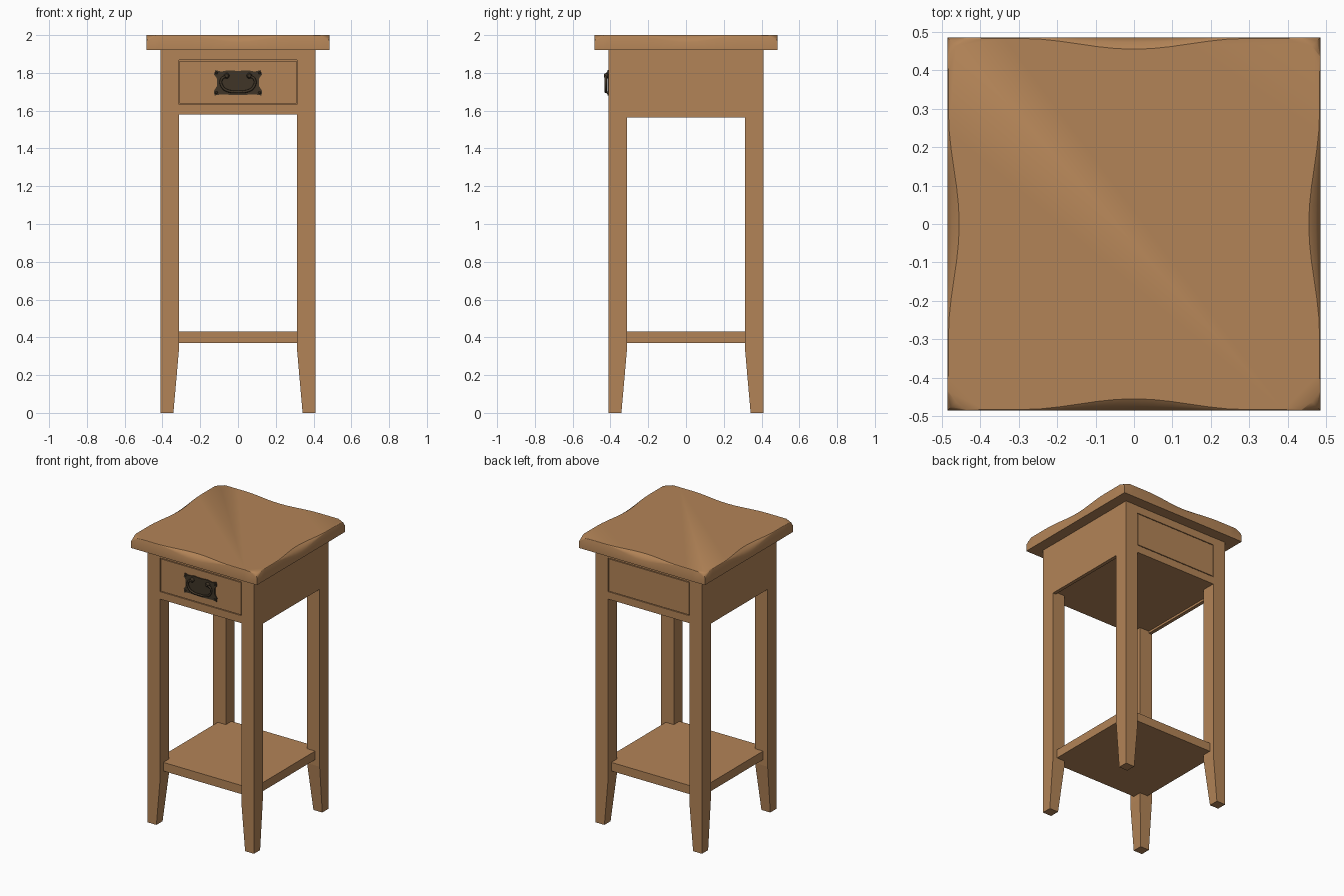
import bpy, bmesh, math
from mathutils import Vector

cube = bpy.data.objects.get("Cube")
if cube:
    bpy.data.objects.remove(cube)


def material(name, color):
    m = bpy.data.materials.new(name)
    m.use_nodes = True
    m.diffuse_color = color
    m.node_tree.nodes["Principled BSDF"].inputs["Base Color"].default_value = color
    return m


WOOD = material("warm wood", (0.45, 0.23, 0.095, 1))
METAL = material("dark bronze", (0.05, 0.035, 0.02, 1))


def finish(name, bm, mat, smooth=False):
    bmesh.ops.recalc_face_normals(bm, faces=bm.faces)
    mesh = bpy.data.meshes.new(name)
    bm.to_mesh(mesh)
    bm.free()
    mesh.materials.append(mat)
    ob = bpy.data.objects.new(name, mesh)
    bpy.context.collection.objects.link(ob)
    if smooth:
        bpy.ops.object.select_all(action="DESELECT")
        ob.select_set(True)
        bpy.context.view_layer.objects.active = ob
        bpy.ops.object.shade_smooth_by_angle(angle=math.radians(35))
    return ob


def loft(name, rings, mat, smooth=False):
    """Skin a stack of closed rings and cap both ends."""
    bm = bmesh.new()
    rows = [[bm.verts.new(p) for p in ring] for ring in rings]
    for a, b in zip(rows, rows[1:]):
        for i in range(len(a)):
            j = (i + 1) % len(a)
            bm.faces.new((a[i], a[j], b[j], b[i]))
    bm.faces.new(rows[0])
    bm.faces.new(rows[-1])
    return finish(name, bm, mat, smooth)


def rect(x0, x1, y0, y1, z):
    return [(x0, y0, z), (x1, y0, z), (x1, y1, z), (x0, y1, z)]


def box(name, x0, x1, y0, y1, z0, z1, mat=WOOD):
    return loft(name, [rect(x0, x1, y0, y1, z0), rect(x0, x1, y0, y1, z1)], mat)


# Table top: square slab whose upper edge is worn by a varying amount
HALF, TOP, UNDER, STEPS = 0.485, 2.0, 1.92, 20


def wear(t):
    if abs(t) > 0.99:
        return 0.035, 0.022
    drop = 0.003
    if abs(t) < 0.6:
        drop += 0.035 * math.cos(math.pi * t / 1.2) ** 2
    return drop, drop * 0.8


rings = [[], [], [], []]
for side in range(4):
    out = Vector((0, -1, 0))
    along = Vector((1, 0, 0))
    for v in (out, along):
        v.xy = [(v.x, v.y), (-v.y, v.x), (-v.x, -v.y), (v.y, -v.x)][side]
    for i in range(STEPS):
        t = 2 * i / STEPS - 1
        drop, inset = wear(t)
        edge = out * HALF + along * HALF * t
        inward = -out + (along if i == 0 else Vector())
        levels = [(0, UNDER), (0, TOP - drop),
                  (inset * 0.4, TOP - drop * 0.35), (inset, TOP)]
        for ring, (w, z) in zip(rings, levels):
            p = edge + inward * w
            ring.append((p.x, p.y, z))
loft("table_top", rings, WOOD, True)

# Legs: square posts tapering on both inner faces near the foot
OUT, IN, FOOT = 0.41, 0.313, 0.342
for sx, side in ((-1, "right"), (1, "left")):
    for sy, end in ((-1, "front"), (1, "back")):
        loft(f"{end}_{side}_leg",
             [rect(sx * a, sx * OUT, sy * a, sy * OUT, z)
              for a, z in ((FOOT, 0), (IN, 0.33), (IN, UNDER))], WOOD)

# Side panels, flush with the legs
for sx, side in ((-1, "right"), (1, "left")):
    x0, x1 = sorted((sx * 0.385, sx * 0.409))
    box(f"{side}_side_panel", x0, x1, -IN, IN, 1.565, UNDER)

# Drawer case, with rails and a drawer front set in thin grooves on both ends
box("drawer_case", -0.386, 0.386, -0.397, 0.397, 1.58, UNDER)
for sy, end in ((-1, "front"), (1, "back")):
    y0, y1 = sorted((sy * 0.396, sy * 0.409))
    box(f"{end}_upper_rail", -IN, IN, y0, y1, 1.867, UNDER)
    box(f"{end}_lower_rail", -IN, IN, y0, y1, 1.58, 1.632)
    box(f"{end}_drawer_face", -0.309, 0.309, y0, y1, 1.637, 1.862)

# Lower shelf
box("shelf", -0.375, 0.375, -0.375, 0.375, 0.37, 0.43)

# Handle back plate: waisted outline with flared corners
half_outline = [(0, 1.682), (0.09, 1.686), (0.125, 1.68), (0.127, 1.705),
                (0.112, 1.73), (0.112, 1.77), (0.127, 1.792), (0.12, 1.815),
                (0.09, 1.807), (0.05, 1.814), (0, 1.81)]
outline = half_outline + [(-x, z) for x, z in half_outline[-2:0:-1]]
loft("handle_plate", [[(x, y, z) for x, z in outline] for y in (-0.406, -0.416)], METAL)


# Handle pivots and corner studs
def stud(name, x, z, radius, y0, y1):
    ring = [(math.cos(k * math.tau / 12), math.sin(k * math.tau / 12)) for k in range(12)]
    loft(name, [[(x + c * r, y, z + s * r) for c, s in ring]
                for r, y in ((radius, y0), (radius, (y0 + y1) / 2), (radius * 0.6, y1))],
         METAL, True)


for sx, side in ((-1, "right"), (1, "left")):
    stud(f"{side}_handle_pivot", sx * 0.06, 1.785, 0.015, -0.412, -0.434)
    for z, level in ((1.695, "lower"), (1.8, "upper")):
        stud(f"{side}_{level}_stud", sx * 0.114, z, 0.007, -0.412, -0.421)

# Handle bail: swept drop pull
curve = bpy.data.curves.new("handle_bail", "CURVE")
curve.dimensions = "3D"
curve.bevel_depth = 0.007
curve.bevel_resolution = 2
curve.resolution_u = 6
curve.use_fill_caps = True
path = [(-0.06, 1.785), (-0.088, 1.765), (-0.082, 1.725), (-0.05, 1.704), (0, 1.7),
        (0.05, 1.704), (0.082, 1.725), (0.088, 1.765), (0.06, 1.785)]
spline = curve.splines.new("BEZIER")
spline.bezier_points.add(len(path) - 1)
for point, (x, z) in zip(spline.bezier_points, path):
    point.co = (x, -0.425, z)
    point.handle_left_type = point.handle_right_type = "AUTO"
curve.materials.append(METAL)
bail = bpy.data.objects.new("handle_bail", curve)
bpy.context.collection.objects.link(bail)
